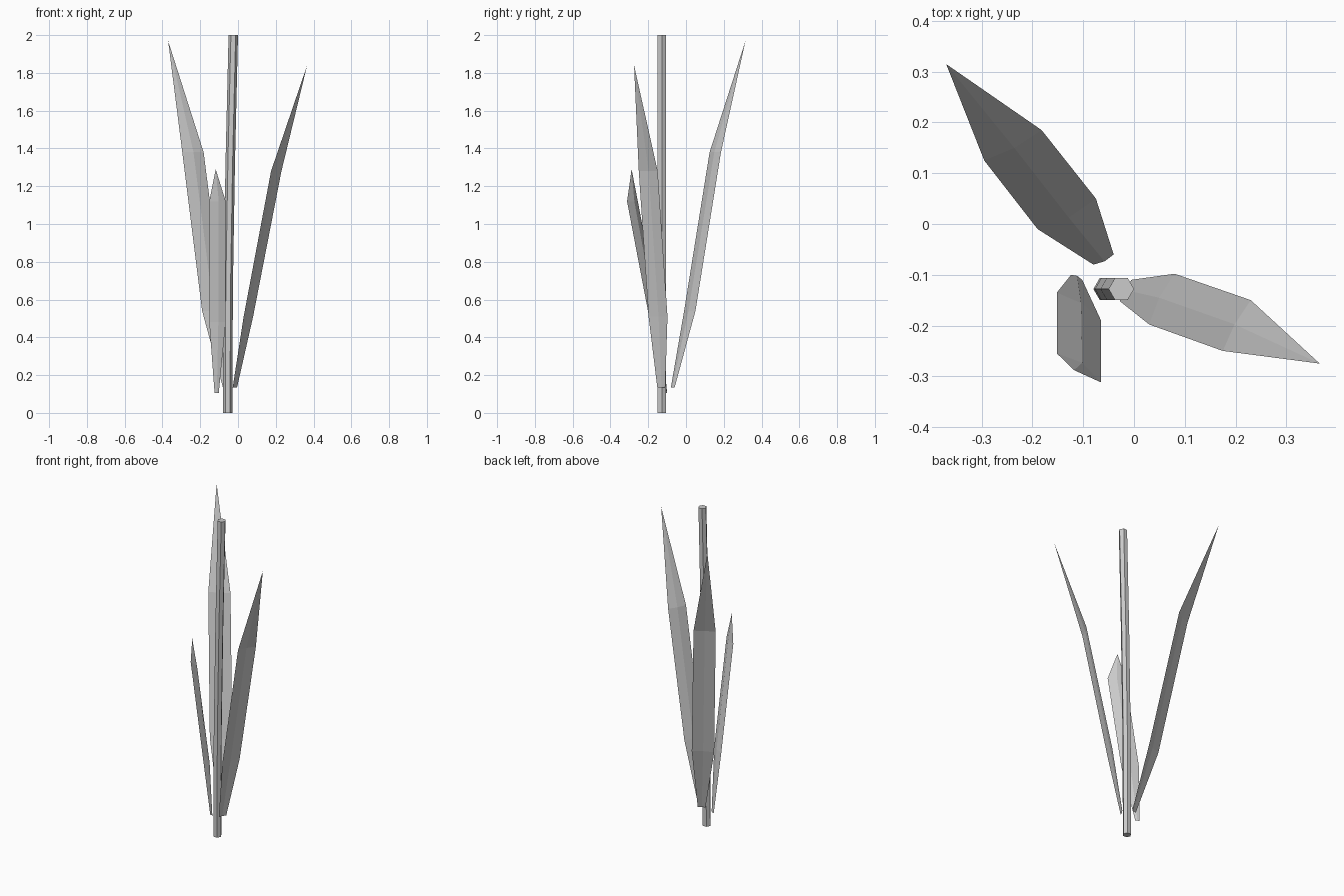
import bpy
from math import cos, sin, pi
from mathutils import Vector

if "Cube" in bpy.data.objects:
    bpy.data.objects.remove(bpy.data.objects["Cube"])

STEM_Y = -0.128


def add_mesh(name, verts, faces):
    mesh = bpy.data.meshes.new(name)
    mesh.from_pydata([tuple(v) for v in verts], [], faces)
    obj = bpy.data.objects.new(name, mesh)
    bpy.context.collection.objects.link(obj)
    return obj


def make_stem(path, radius, sides=6):
    """Hexagonal tube through (x, z) points."""
    verts = [(x + radius * cos(2 * pi * i / sides),
              STEM_Y + radius * sin(2 * pi * i / sides), z)
             for x, z in path for i in range(sides)]
    faces = [tuple(reversed(range(sides))),
             tuple(range(len(verts) - sides, len(verts)))]
    for r in range(len(path) - 1):
        for i in range(sides):
            a, b = r * sides + i, r * sides + (i + 1) % sides
            faces.append((a, b, b + sides, a + sides))
    add_mesh("stem", verts, faces)


def make_leaf(name, rows, tip, toward_stem):
    """Blade of left/midrib/right rows, folded slightly and ending in a tip."""
    verts = []
    for (lx, ly, rx, ry, z), fold in zip(rows, toward_stem):
        left, right = Vector((lx, ly, z)), Vector((rx, ry, z))
        mid = (left + right) / 2
        across = (right - left).normalized()
        normal = Vector((-across.y, across.x, 0))
        if normal.dot(Vector((-0.05, STEM_Y, z)) - mid) < 0:
            normal = -normal
        verts += [left, mid + normal * fold, right]
    verts.append(Vector(tip))
    faces = []
    for r in range(len(rows) - 1):
        for i in (0, 1):
            a = r * 3 + i
            faces.append((a, a + 1, a + 4, a + 3))
    n = len(verts) - 1
    faces += [(n - 3, n - 2, n), (n - 2, n - 1, n)]
    add_mesh(name, verts, faces)


# Slightly leaning stem
make_stem([(-0.055, 0), (-0.052, 0.67), (-0.041, 1.33), (-0.025, 2)], 0.025)

# Three leaves around the stem
make_leaf("back_leaf",
          [(-0.08, -0.08, -0.04, -0.06, 0.135),
           (-0.19, -0.01, -0.075, 0.05, 0.54),
           (-0.295, 0.125, -0.182, 0.185, 1.38)],
          (-0.37, 0.315, 1.97), (0.004, 0.008, 0.006))
make_leaf("right_leaf",
          [(-0.028, -0.152, -0.005, -0.11, 0.135),
           (0.03, -0.198, 0.08, -0.098, 0.51),
           (0.175, -0.25, 0.23, -0.15, 1.28)],
          (0.366, -0.275, 1.84), (0.003, 0.006, 0.005))
make_leaf("front_leaf",
          [(-0.124, -0.1, -0.102, -0.11, 0.105),
           (-0.152, -0.135, -0.065, -0.19, 0.48),
           (-0.152, -0.255, -0.065, -0.312, 1.12)],
          (-0.118, -0.288, 1.29), (0.003, 0.008, 0.012))
